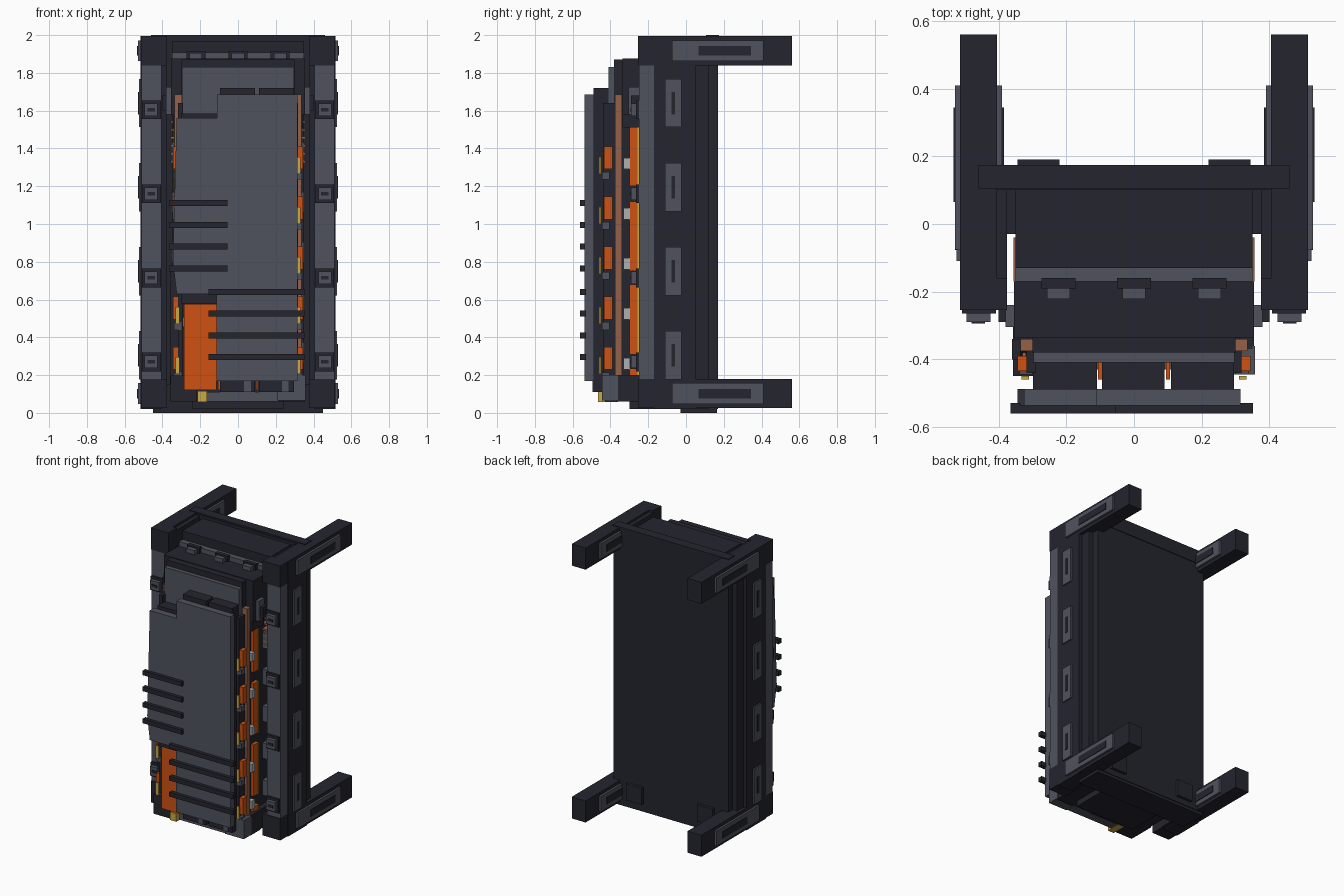
import bpy
import bmesh
from mathutils import Vector

default_cube = bpy.data.objects.get("Cube")
if default_cube:
    bpy.data.objects.remove(default_cube, do_unlink=True)


def material(name, red, green, blue):
    mat = bpy.data.materials.new(name)
    mat.use_nodes = True
    mat.diffuse_color = (red, green, blue, 1)
    mat.node_tree.nodes["Principled BSDF"].inputs["Base Color"].default_value = (red, green, blue, 1)
    return mat


dark = material("dark_navy", .018, .018, .028)
grey = material("slate_grey", .078, .086, .108)
orange = material("bright_orange", .62, .085, .006)
copper = material("copper_brown", .3, .12, .065)
yellow = material("mustard_yellow", .6, .4, .06)
pale = material("pale_grey", .42, .44, .45)


def finish(name, mat, bm):
    bmesh.ops.recalc_face_normals(bm, faces=bm.faces)
    mesh = bpy.data.meshes.new(name)
    bm.to_mesh(mesh)
    bm.free()
    mesh.materials.append(mat)
    obj = bpy.data.objects.new(name, mesh)
    bpy.context.scene.collection.objects.link(obj)
    return obj


def box(name, mat, x, y, z):
    """Box from its (low, high) range on each axis."""
    bm = bmesh.new()
    bmesh.ops.create_cube(bm, size=1)
    spans = (x, y, z)
    for v in bm.verts:
        v.co = Vector([max(s) if c > 0 else min(s) for c, s in zip(v.co, spans)])
    return finish(name, mat, bm)


def pair(name, mat, x, y, z):
    """Same box on the left and right sides."""
    box("left_" + name, mat, x, y, z)
    box("right_" + name, mat, (-x[0], -x[1]), y, z)


def around(middle, size):
    return (middle - size / 2, middle + size / 2)


def panel(name, mat, outline, y):
    """Front-facing outline of (x, z) points, extruded along y."""
    bm = bmesh.new()
    face = bm.faces.new([bm.verts.new((px, y[0], pz)) for px, pz in outline])
    new = bmesh.ops.extrude_face_region(bm, geom=[face])["geom"]
    for v in new:
        if isinstance(v, bmesh.types.BMVert):
            v.co.y = y[1]
    return finish(name, mat, bm)


# Rear panel and cross beams of the frame
box("rear_panel", dark, (-.455, .455), (.1, .17), (.02, 1.99))
box("top_beam", dark, (-.35, .35), (-.13, .17), (1.905, 1.97))
box("top_beam_lip", grey, (-.35, .35), (-.17, .1), (1.87, 1.908))
box("top_rear_rail", dark, (-.46, .46), (.105, .175), (1.9, 2))
box("bottom_beam", dark, (-.45, .45), (-.03, .165), (0, .15))
box("bottom_front_beam", dark, (-.24, .24), (-.3, 0), (.02, .08))
pair("rear_foot_pad", dark, (.22, .345), (.16, .19), (.06, .18))

# Side posts with stepped rear edges and a grey front strip
pair("post", dark, (.405, .515), (-.17, .05), (.02, 1.99))
pair("post_step", dark, (.405, .49), (.05, .12), (.02, 1.99))
pair("post_inner_rail", dark, (.375, .41), (-.2, .1), (.03, 1.98))
pair("post_front_strip", grey, (.405, .512), (-.25, -.17), (.08, 1.98))

# Corner caps and rear arms with slotted plates
for level, low, high in (("lower", .025, .18), ("upper", 1.84, 1.995)):
    middle = (low + high) / 2
    pair(level + "_arm", dark, (.405, .515), (-.165, .56), (low, high))
    pair(level + "_corner_cap", dark, (.375, .514), (-.255, -.16), (low, high))
    pair(level + "_arm_plate", grey, (.39, .53), (-.075, .41), around(middle, .11))
    pair(level + "_arm_slot", dark, (.385, .534), (.065, .345), around(middle, .05))

# Slotted plates on post sides and clips on post fronts
for row in range(4):
    height = .305 + row * .445
    pair("post_side_plate", grey, (.51, .525), (-.11, -.025), around(height, .255))
    pair("post_side_slot", dark, (.52, .529), (-.077, -.058), around(height, .12))
    clip = height - .035
    pair("clip_base", dark, (.408, .508), (-.265, -.24), around(clip, .1))
    pair("clip_block", grey, (.425, .495), (-.29, -.26), around(clip, .065))
    pair("clip_slot", dark, (.44, .48), (-.294, -.288), around(clip, .018))

# Inner core, hood and its clips
box("core", dark, (-.3, .3), (-.38, .11), (.1, 1.87))
box("core_rear_shell", dark, (-.35, .35), (-.02, .11), (.08, 1.9))
box("hood", dark, (-.355, .355), (-.335, -.17), (1.58, 1.875))
box("hood_face", grey, (-.297, .297), (-.41, -.33), (1.5, 1.83))
pair("hood_hinge", grey, (.35, .38), (-.305, -.24), (1.58, 1.725))
pair("hood_hinge_pin", dark, (.375, .4), (-.29, -.235), (1.6, 1.68))
pair("hood_skirt", dark, (.29, .345), (-.335, -.2), (1.51, 1.6))
for across in (-.223, 0, .223):
    box("top_clip_base", dark, around(across, .1), (-.19, -.16), (1.87, 1.915))
    box("top_clip", grey, around(across, .067), (-.222, -.18), (1.872, 1.905))

# Layered side dressing: dark spine, copper bar, orange strip and connectors
pair("side_spine", dark, (.29, .318), (-.44, -.375), (.15, 1.64))
pair("copper_bar", copper, (.29, .335), (-.375, -.34), (.19, 1.685))
pair("side_backing", dark, (.29, .312), (-.34, -.02), (.1, 1.6))
for low, high in ((.195, .235), (.31, .68), (.75, 1.12), (1.2, 1.51)):
    pair("orange_strip", orange, (.3, .335), (-.3, -.255), (low, high))
    pair("yellow_strip", yellow, (.3, .338), (-.256, -.246), (low, high))
for row in range(5):
    height = .29 + row * .265
    pair("orange_connector", orange, (.3, .345), (-.435, -.39), around(height, .12))
    pair("pale_connector", pale, (.3, .342), (-.332, -.296), around(height - .03, .06))
    pair("grey_connector", grey, (.3, .338), (-.445, -.405), around(height - .095, .04))
    pair("yellow_contact", yellow, (.31, .332), (-.46, -.45), around(height + .09 - .13, .09))
    pair("inner_module", grey, (.3, .35), (-.17, -.05), around(height + .03, .11))
for row in range(6):
    pair("copper_rib", copper, (.3, .357), (-.17, -.04), around(1.33 + row * .042, .012))

# Dark mid tiles, orange core panel and sloping guard
panel("left_tile", dark, [(-.298, .58), (-.298, 1.585), (-.11, 1.585), (-.11, .58)], (-.49, -.38))
box("centre_tile", dark, (-.095, .09), (-.49, -.38), (.11, 1.72))
box("right_tile", dark, (.11, .296), (-.49, -.38), (.11, 1.72))
box("orange_panel", orange, (-.287, -.113), (-.46, -.37), (.12, .577))
panel("sloping_guard", dark, [(-.36, .15), (-.285, .15), (-.285, .45), (-.335, .75), (-.36, .75)],
      (-.4, -.34))
panel("sloping_copper_trim", copper, [(-.285, .43), (-.285, .49), (-.32, .72), (-.335, .72)],
      (-.41, -.38))

# Main stepped front panel
panel("front_panel", grey,
      [(-.345, .8), (-.325, .63), (-.115, .63), (-.115, .17), (.315, .17),
       (.315, 1.685), (-.112, 1.685), (-.112, 1.56), (-.325, 1.56)], (-.537, -.488))

# Cooling fins across the front
for row in range(4):
    drop = row * .115
    box("upper_fin", dark, (-.365, -.055), (-.56, -.53), around(1.11 - drop, .032))
    box("lower_fin", dark, (-.155, .352), (-.56, -.53), around(.64 - drop, .032))

# Base tray, corner blocks and outlet
box("base_tray", dark, (-.35, .35), (-.37, .1), (.06, .2))
box("base_trim", grey, (-.215, .215), (-.43, -.36), (.06, .11))
box("right_corner_block", dark, (-.358, -.22), (-.45, -.25), (.06, .2))
box("left_corner_block", grey, (.21, .358), (-.445, -.36), (.065, .2))
box("left_corner_backing", dark, (.25, .355), (-.365, -.25), (.06, .2))
box("outlet", yellow, (-.215, -.165), (-.465, -.36), (.058, .115))
for across in (-.1, .1):
    box("orange_spacer", orange, around(across, .012), (-.46, -.38), (.12, 1.5))
    box("grey_foot", grey, around(across + .15, .035), (-.494, -.44), (.11, .17))
